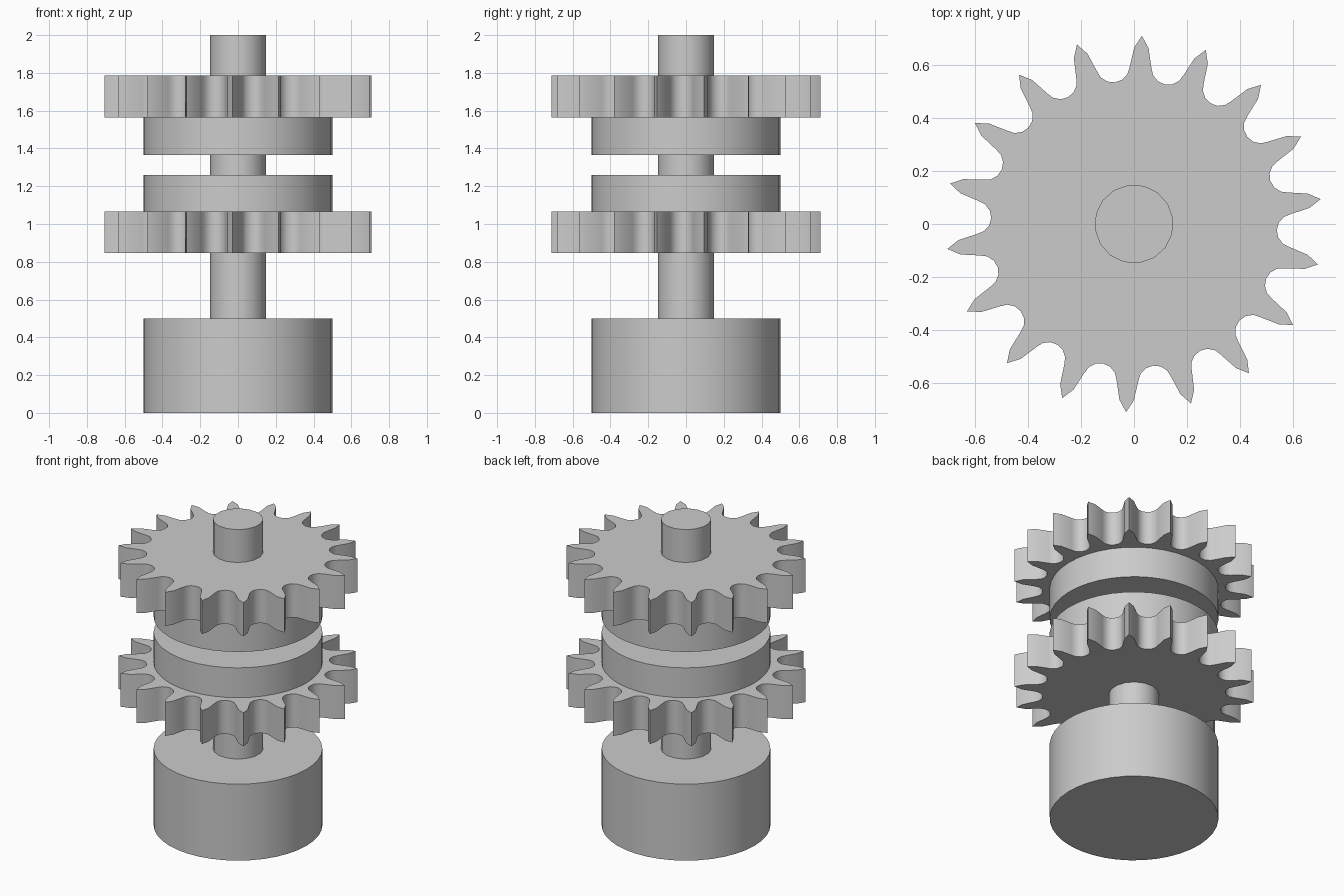
import bpy
import bmesh
from math import sin, cos, pi, radians

if "Cube" in bpy.data.objects:
    bpy.data.objects.remove(bpy.data.objects["Cube"])

# Single plain metal colour
metal = bpy.data.materials.new("grey_metal")
metal.use_nodes = True
GREY = (0.6, 0.6, 0.6, 1)
metal.diffuse_color = GREY
metal.node_tree.nodes["Principled BSDF"].inputs["Base Color"].default_value = GREY

TEETH = 18
PITCH = 2 * pi / TEETH
FIRST_TOOTH = radians(7.6)


def circle(radius, sides):
    return [(radius * cos(FIRST_TOOTH + 2 * pi * i / sides),
             radius * sin(FIRST_TOOTH + 2 * pi * i / sides)) for i in range(sides)]


def sprocket(tip=0.713, shoulder=0.667, half_width=0.0273, seat_centre=0.605, seat=0.064):
    """Pointed teeth separated by round roller seats."""
    # One pitch as (radial, sideways) points, starting at the tooth tip
    half = PITCH / 2
    outline = []
    for t in range(TEETH):
        a = FIRST_TOOTH + t * PITCH
        cell = [(a, tip, 0), (a, shoulder, half_width)]
        for step in range(-3, 4):
            s = radians(26 * step)
            cell.append((a + half, seat_centre - seat * cos(s), seat * sin(s)))
        cell.append((a + PITCH, shoulder, -half_width))
        outline += [(r * cos(b) - w * sin(b), r * sin(b) + w * cos(b)) for b, r, w in cell]
    return outline


def extrude(name, outline, bottom, top):
    """Prism from a flat outline, smooth around its curved sides."""
    bm = bmesh.new()
    face = bm.faces.new([bm.verts.new((x, y, bottom)) for x, y in outline])
    result = bmesh.ops.extrude_face_region(bm, geom=[face], use_keep_orig=True)
    raised = [g for g in result["geom"] if isinstance(g, bmesh.types.BMVert)]
    bmesh.ops.translate(bm, verts=raised, vec=(0, 0, top - bottom))
    bmesh.ops.recalc_face_normals(bm, faces=bm.faces)
    mesh = bpy.data.meshes.new(name)
    bm.to_mesh(mesh)
    bm.free()
    mesh.materials.append(metal)
    obj = bpy.data.objects.new(name, mesh)
    bpy.context.collection.objects.link(obj)
    bpy.ops.object.select_all(action="DESELECT")
    obj.select_set(True)
    bpy.context.view_layer.objects.active = obj
    bpy.ops.object.shade_smooth_by_angle(angle=radians(30))
    return obj


# Base drum and the shaft rising out of it
extrude("base_drum", circle(0.5, 40), 0, 0.5)
extrude("shaft", circle(0.149, 16), 0.5, 2)

# Two sprockets with their hubs facing each other
extrude("lower_sprocket", sprocket(), 0.846, 1.065)
extrude("lower_hub", circle(0.5, 40), 1.065, 1.26)
extrude("upper_hub", circle(0.5, 40), 1.364, 1.565)
extrude("upper_sprocket", sprocket(), 1.565, 1.785)
